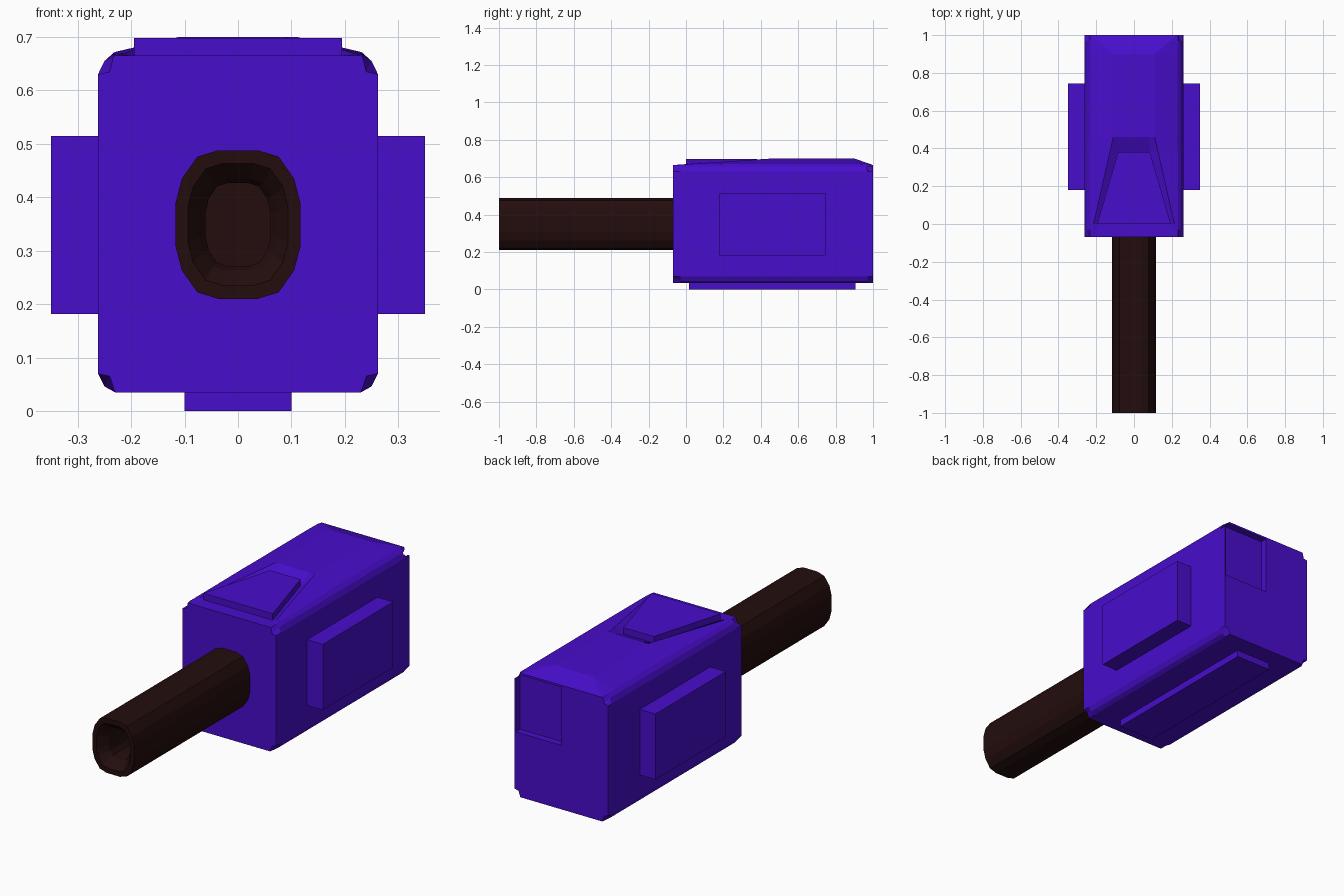
import bpy
import bmesh

default = bpy.data.objects.get("Cube")
if default:
    bpy.data.objects.remove(default, do_unlink=True)


def material(name, color):
    mat = bpy.data.materials.new(name)
    mat.use_nodes = True
    mat.diffuse_color = color
    mat.node_tree.nodes["Principled BSDF"].inputs["Base Color"].default_value = color
    return mat


purple = material("purple", (0.065, 0.004, 0.6, 1))
brown = material("dark brown", (0.017, 0.004, 0.004, 1))


def loft(name, rings, mat):
    """Skin a list of equal-length point loops and cap both ends."""
    bm = bmesh.new()
    loops = [[bm.verts.new(p) for p in ring] for ring in rings]
    for a, b in zip(loops, loops[1:]):
        for i in range(len(a)):
            j = (i + 1) % len(a)
            bm.faces.new((a[i], a[j], b[j], b[i]))
    bm.faces.new(loops[0])
    bm.faces.new(loops[-1])
    bmesh.ops.recalc_face_normals(bm, faces=bm.faces)
    mesh = bpy.data.meshes.new(name)
    bm.to_mesh(mesh)
    bm.free()
    mesh.materials.append(mat)
    obj = bpy.data.objects.new(name, mesh)
    bpy.context.collection.objects.link(obj)
    return obj


def box(name, x, y, z, mat):
    rings = [[(x[0], b, c), (x[1], b, c), (x[1], b, d), (x[0], b, d)]
             for b in y for c, d in [z]]
    return loft(name, rings, mat)


def mirrored(half, y):
    """Close a right-hand half profile into a full loop at depth y."""
    return [(x, y, z) for x, z in half] + [(-x, y, z) for x, z in reversed(half)]


def body_ring(y, shoulder, edge, floor, notched=False):
    if notched:
        low, high = (0.24, 0.065), (0.24, 0.635)
    else:
        low, high = (0.25, 0.046), (0.25, 0.655)
    half = [(0.23, 0.035), low, (0.262, 0.07), (0.262, 0.63), high,
            shoulder, edge, floor]
    return mirrored(half, y)


# Head block: raised top with a sloping recess towards the front
head = loft("head_block", [
    body_ring(-0.07, (0.233, 0.664), (0.23, 0.665), (0.2, 0.665), True),
    body_ring(-0.03, (0.234, 0.667), (0.221, 0.668), (0.2, 0.665)),
    body_ring(0.0, (0.234, 0.668), (0.214, 0.67), (0.196, 0.665)),
    body_ring(0.38, (0.232, 0.671), (0.128, 0.695), (0.086, 0.665)),
    body_ring(0.46, (0.23, 0.672), (0.11, 0.7), (0.08, 0.7)),
    body_ring(0.9, (0.23, 0.672), (0.11, 0.7), (0.08, 0.7)),
    body_ring(0.97, (0.233, 0.668), (0.19, 0.676), (0.08, 0.676)),
    body_ring(1.0, (0.233, 0.664), (0.23, 0.665), (0.08, 0.665), True),
], purple)

# Shallow recessed quarter on the back
cutter = box("back_recess_cutter", (0, 0.255), (0.965, 1.1), (0.36, 0.655), purple)
cutter.hide_render = True
cutter.hide_viewport = True
cut = head.modifiers.new("back recess", "BOOLEAN")
cut.operation = "DIFFERENCE"
cut.solver = "EXACT"
cut.object = cutter

# Tapered plate sitting in the top recess
plate = [(-0.195, 0.0), (0.195, 0.0), (0.085, 0.38), (-0.085, 0.38)]
loft("top_plate", [[(x, y, z) for x, y in plate] for z in (0.66, 0.698)], purple)

# Side panels and bottom rail
for name, side in (("left_panel", 1), ("right_panel", -1)):
    box(name, (side * 0.25, side * 0.35), (0.18, 0.745), (0.182, 0.515), purple)
box("bottom_rail", (-0.1, 0.1), (0.015, 0.905), (0, 0.05), purple)

# Hollow handle: outer skin, rim, stepped bore
quarter = [(0.037, 0.139), (0.076, 0.127), (0.105, 0.086), (0.117, 0.04)]
profile = quarter + [(x, -z) for x, z in reversed(quarter)]


def handle_ring(y, sx=1, sz=1):
    return mirrored([(x * sx, 0.349 + z * sz) for x, z in profile], y)


loft("handle", [
    handle_ring(0.0),
    handle_ring(-1.0),
    handle_ring(-1.0, 0.8, 0.82),
    handle_ring(-0.97, 0.62, 0.62),
    handle_ring(-0.95, 0.52, 0.56),
    handle_ring(-0.7, 0.52, 0.56),
], brown)
